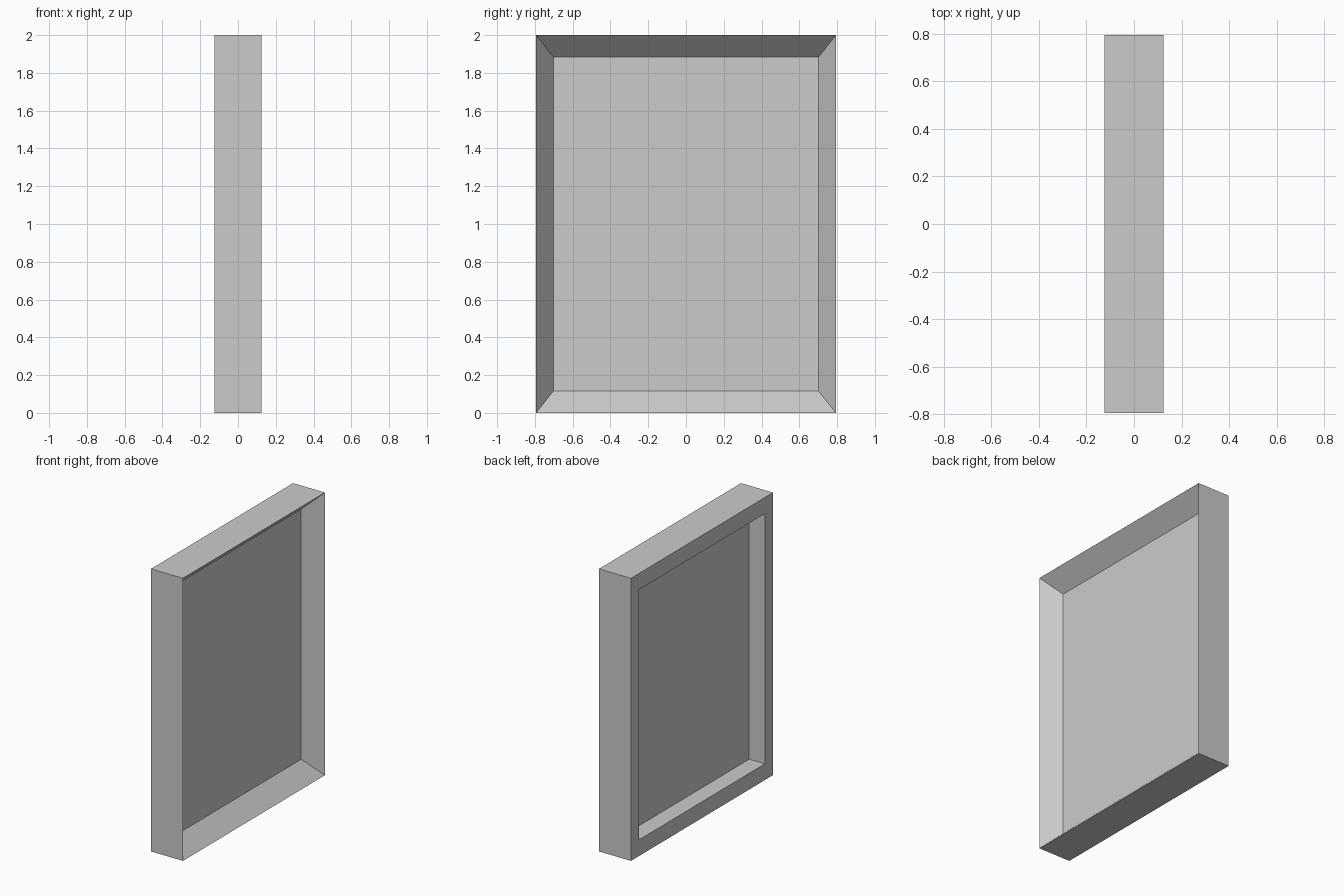
import bpy
import bmesh

if "Cube" in bpy.data.objects:
    bpy.data.objects.remove(bpy.data.objects["Cube"])

HALF_W, HEIGHT, DEPTH = 0.794, 2.0, 0.125   # outer half width, height, half depth
INNER = 0.885                               # opening size relative to the outside
PANEL = 0.003                               # half thickness of the panel

bm = bmesh.new()


def ring(x, scale):
    """Rectangle of four vertices in the plane at x."""
    w, h = HALF_W * scale, HEIGHT / 2 * scale
    mid = HEIGHT / 2
    return [bm.verts.new((x, sy * w, mid + sz * h))
            for sy, sz in ((-1, -1), (1, -1), (1, 1), (-1, 1))]


# Section: panel back, straight recess, flat rim, outer wall, sloped bevel, panel front
rings = [ring(x, s) for x, s in ((-PANEL, INNER), (-DEPTH, INNER), (-DEPTH, 1),
                                 (DEPTH, 1), (PANEL, INNER))]
for a, b in zip(rings, rings[1:]):
    for i in range(4):
        j = (i + 1) % 4
        bm.faces.new((a[i], a[j], b[j], b[i]))

# Both sides of the recessed panel
bm.faces.new(rings[0])
bm.faces.new(rings[-1])
bmesh.ops.recalc_face_normals(bm, faces=bm.faces)

mesh = bpy.data.meshes.new("framed_panel")
bm.to_mesh(mesh)
bm.free()
bpy.context.collection.objects.link(bpy.data.objects.new("framed_panel", mesh))
